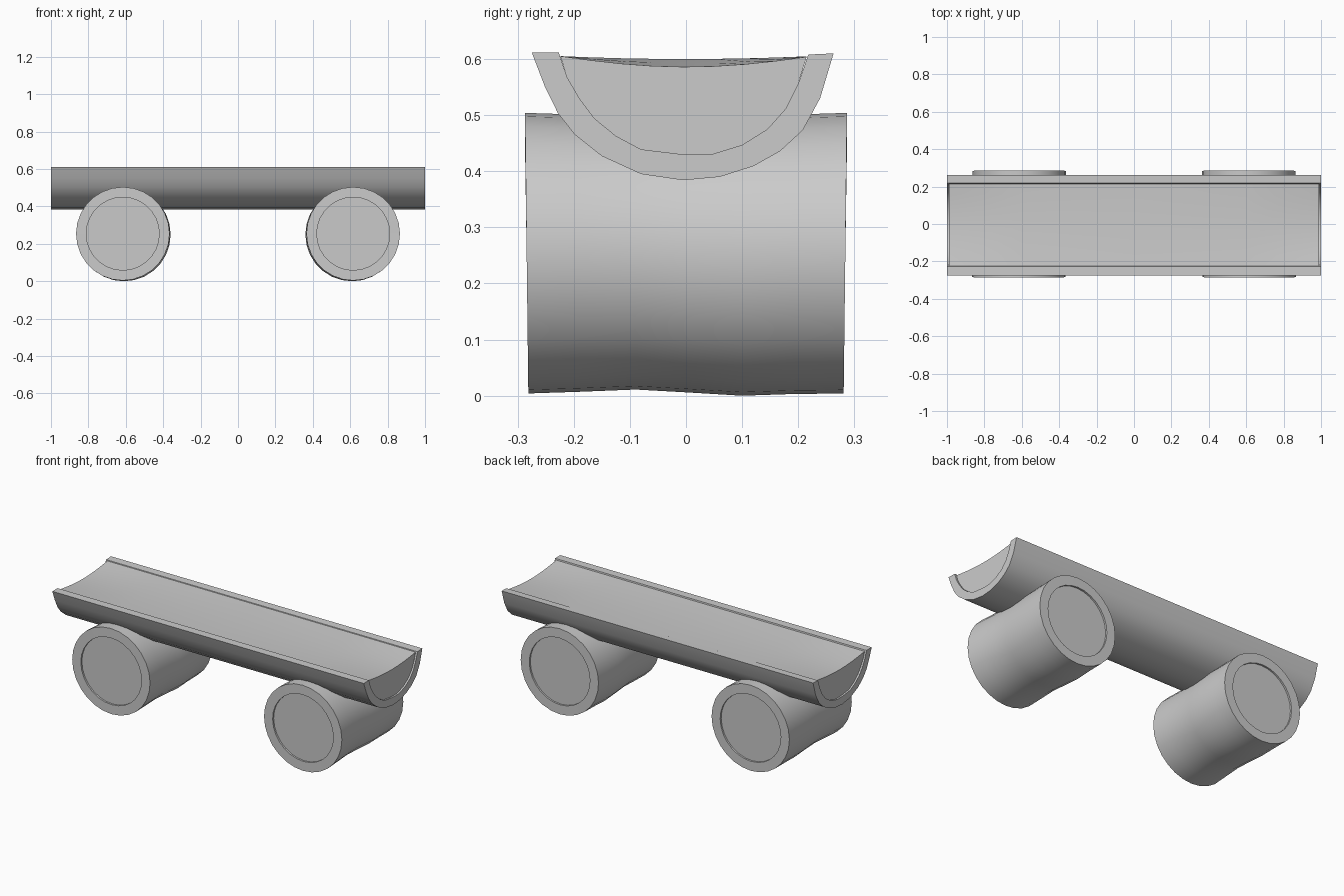
import bpy, bmesh
from math import sin, cos, pi

if "Cube" in bpy.data.objects:
    bpy.data.objects.remove(bpy.data.objects["Cube"])


def finish(name, bm):
    bmesh.ops.remove_doubles(bm, verts=bm.verts, dist=1e-5)
    bmesh.ops.recalc_face_normals(bm, faces=bm.faces)
    me = bpy.data.meshes.new(name)
    bm.to_mesh(me)
    bm.free()
    ob = bpy.data.objects.new(name, me)
    bpy.context.collection.objects.link(ob)
    bpy.ops.object.select_all(action='DESELECT')
    ob.select_set(True)
    bpy.context.view_layer.objects.active = ob
    bpy.ops.object.shade_smooth_by_angle(angle=0.6)
    return ob


def loft(bm, rows, closed=False):
    """Bridge rows of equally many points with quads."""
    vs = [[bm.verts.new(p) for p in r] for r in rows]
    for a, b in zip(vs, vs[1:]):
        n = len(a)
        for i in range(n if closed else n - 1):
            j = (i + 1) % n
            bm.faces.new((a[i], a[j], b[j], b[i]))
    return vs


# Cross-sections (y, z) of the half log: outside of bark, inside of bark
outer = [(-.275, .612), (-.252, .552), (-.228, .503), (-.198, .465), (-.15, .427),
         (-.08, .395), (-.005, .384), (.06, .390), (.12, .409), (.168, .436),
         (.208, .473), (.239, .530), (.263, .610)]
inner = [(-.227, .612), (-.212, .568), (-.19, .53), (-.163, .494), (-.125, .463),
         (-.08, .439), (-.005, .430), (.045, .430), (.10, .447), (.145, .475),
         (.178, .512), (.20, .556), (.218, .608)]
END, CUT = 1.0, .99


def section(x, prof):
    return [(x, y, z) for y, z in prof]


# Bark shell of the seat: outside, end rings and short inner lips
bm = bmesh.new()
loft(bm, [section(-CUT, inner), section(-END, inner), section(-END, outer),
          section(END, outer), section(END, inner), section(CUT, inner)])
# Rims along the top edges, with a small step down to the wood
for i, lip in ((0, (-.224, .600)), (-1, (.215, .598))):
    loft(bm, [[(-END, *p), (END, *p)] for p in (outer[i], inner[i], lip)])
finish("seat_bark", bm)

# Wood of the seat: slightly hollow top, dipping towards the ends
top_y = [-.224 + .439 * i / 8 for i in range(9)]


def top_row(x):
    dip = .014 * max(0, abs(x) - .6) / .39
    return [(x, y, .600 + .005 * (abs(y) / .22) ** 2 - dip * cos(y / .224 * pi / 2))
            for y in top_y]


bm = bmesh.new()
rows = loft(bm, [top_row(x) for x in (-CUT, -.8, -.6, 0, .6, .8, CUT)])
for row in (rows[0], rows[-1]):
    x = row[0].co.x
    arc = [bm.verts.new(p) for p in section(x, inner[1:-1])]
    bm.faces.new(row + arc[::-1])
finish("seat_wood", bm)

# Leg logs lying front to back: (y, radius, lean towards centre, drop)
rings = [(-.274, .195, 0, 0), (-.284, .195, 0, 0), (-.284, .25, 0, 0),
         (-.19, .247, .002, 0), (-.09, .243, .004, 0), (.0, .246, .006, .002),
         (.1, .25, .006, .004), (.19, .249, .004, .002), (.284, .25, .003, 0),
         (.284, .195, .003, 0), (.274, .195, .003, 0)]
SIDES = 28
for side, name in ((-1, "left_leg"), (1, "right_leg")):
    bm = bmesh.new()
    rows = []
    for y, r, lean, drop in rings:
        row = []
        for k in range(SIDES):
            a = 2 * pi * k / SIDES
            row.append((side * (.616 - lean + r * cos(a)),
                        y + .003 * sin(a) * (-1 if y < 0 else 1) * (abs(y) > .25),
                        .254 - drop + r * sin(a)))
        rows.append(row)
    vs = loft(bm, rows, closed=True)
    # Sawn end discs
    bm.faces.new(vs[0])
    bm.faces.new(vs[-1])
    finish(name, bm)
